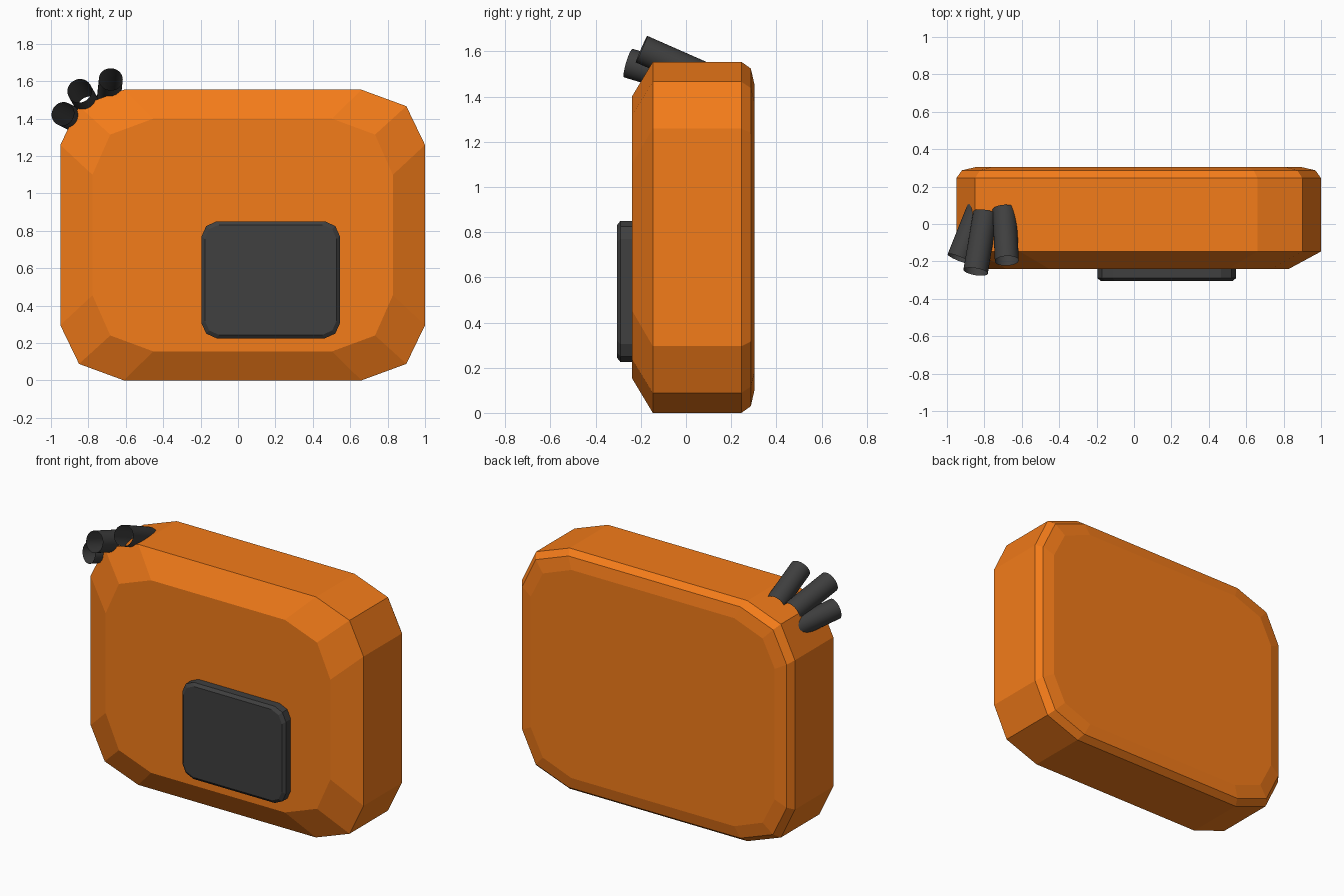
import bpy, bmesh
from mathutils import Vector

if "Cube" in bpy.data.objects:
    bpy.data.objects.remove(bpy.data.objects["Cube"])


def material(name, color):
    m = bpy.data.materials.new(name)
    m.diffuse_color = (*color, 1)
    m.use_nodes = True
    m.node_tree.nodes["Principled BSDF"].inputs["Base Color"].default_value = m.diffuse_color
    return m


orange = material("orange", (0.9, 0.2, 0.01))
dark = material("dark_grey", (0.05, 0.05, 0.05))


def finish(bm, name, mat):
    bmesh.ops.recalc_face_normals(bm, faces=bm.faces)
    me = bpy.data.meshes.new(name)
    bm.to_mesh(me)
    bm.free()
    ob = bpy.data.objects.new(name, me)
    bpy.context.collection.objects.link(ob)
    me.materials.append(mat)
    return ob


def outline(hw, hh, cx, cz, mx, mz):
    """Rectangle with two-step chamfered corners, 12 points anticlockwise."""
    q = [(hw, hh - cz), (hw - mx, hh - mz), (hw - cx, hh)]
    mirror = [(-x, z) for x, z in reversed(q)]
    half = q + mirror
    return half + [(-x, -z) for x, z in half]


def loft(name, center, sections, mat):
    """Bridge chamfered outlines stacked along y and cap both ends."""
    bm = bmesh.new()
    rings = [[bm.verts.new((center[0] + x, y, center[1] + z))
              for x, z in outline(*shape)] for y, shape in sections]
    for a, b in zip(rings, rings[1:]):
        for i in range(len(a)):
            j = (i + 1) % len(a)
            bm.faces.new((a[i], a[j], b[j], b[i]))
    bm.faces.new(rings[0])
    bm.faces.new(rings[-1])
    return finish(bm, name, mat)


# Body: wide front bevel, straight sides, small two-step back bevel
full = (0.975, 0.777, 0.34, 0.295, 0.10, 0.088)
loft("body", (0.025, 0.777), [
    (-0.24, (0.803, 0.622, 0.325, 0.30, 0.095, 0.085)),
    (-0.147, full),
    (0.245, full),
    (0.287, (0.945, 0.747, 0.33, 0.285, 0.097, 0.086)),
    (0.304, (0.872, 0.672, 0.29, 0.25, 0.087, 0.077)),
], orange)

# Raised panel on the front
loft("front_panel", (0.175, 0.5375), [
    (-0.23, (0.37, 0.3125, 0.08, 0.08, 0.025, 0.025)),
    (-0.29, (0.37, 0.3125, 0.08, 0.08, 0.025, 0.025)),
    (-0.305, (0.352, 0.294, 0.075, 0.075, 0.023, 0.023)),
], dark)


def tube(name, mouth, direction, radius, length):
    """Open-mouthed tube whose far end is buried in the body."""
    bm = bmesh.new()
    bmesh.ops.create_cone(bm, segments=32, radius1=radius, radius2=radius,
                          depth=length, cap_ends=False)
    d = Vector(direction).normalized()
    rot = d.to_track_quat('Z', 'Y')
    for v in bm.verts:
        v.co = rot @ (v.co + Vector((0, 0, length / 2))) + Vector(mouth)
    ob = finish(bm, name, dark)
    for p in ob.data.polygons:
        p.use_smooth = True


# Three tubes fanned over the upper left corner
tube("tube_outer", (-0.937, -0.185, 1.425), (0.40, 1, -0.20), 0.064, 0.30)
tube("tube_middle", (-0.847, -0.255, 1.548), (0.17, 1, -0.30), 0.066, 0.33)
tube("tube_inner", (-0.68, -0.197, 1.61), (-0.045, 1, -0.44), 0.064, 0.30)
